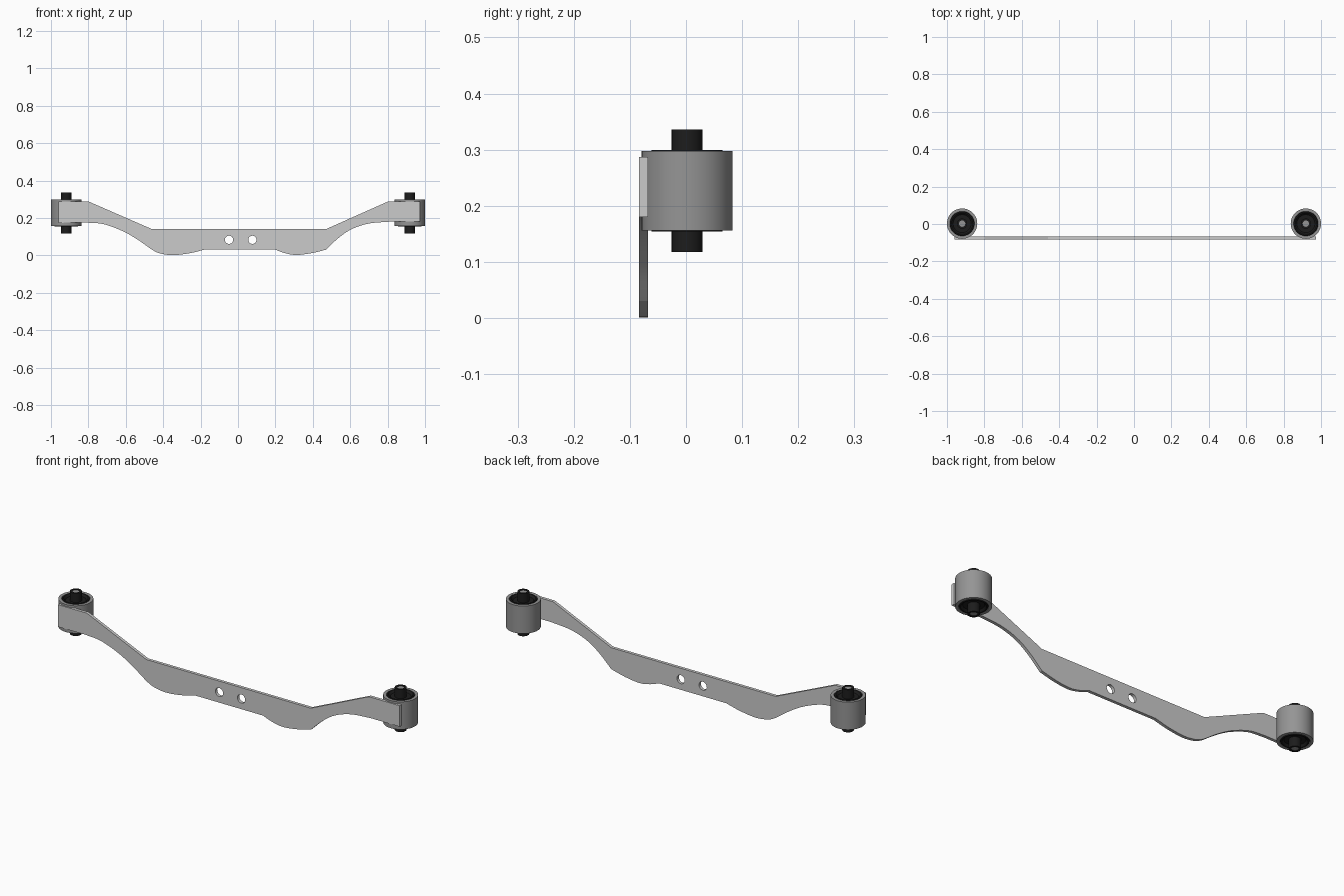
import bpy, bmesh, math
from mathutils import Vector

if "Cube" in bpy.data.objects:
    bpy.data.objects.remove(bpy.data.objects["Cube"])


def material(name, v):
    m = bpy.data.materials.new(name)
    m.diffuse_color = (v, v, v, 1)
    m.use_nodes = True
    m.node_tree.nodes["Principled BSDF"].inputs["Base Color"].default_value = m.diffuse_color
    return m


steel = material("dark_steel", 0.3)
rubber = material("black_rubber", 0.012)


def smooth_path(pts, n=6):
    # Catmull-Rom curve through the points
    p = [Vector(q) for q in pts]
    p = [2 * p[0] - p[1]] + p + [2 * p[-1] - p[-2]]
    out = []
    for i in range(1, len(p) - 2):
        a, b, c, d = p[i - 1:i + 3]
        for k in range(n):
            t = k / n
            out.append(0.5 * (2 * b + (c - a) * t + (2 * a - 5 * b + 4 * c - d) * t * t
                              + (3 * b - a - 3 * c + d) * t ** 3))
    return out + [p[-2]]


def lathe(name, profile, loc, mat, n=48):
    # closed (radius, z) section revolved about a vertical axis
    bm = bmesh.new()
    rings = []
    for i in range(n):
        a = 2 * math.pi * i / n
        rings.append([bm.verts.new((r * math.cos(a), r * math.sin(a), z)) for r, z in profile])
    m = len(profile)
    for i in range(n):
        for j in range(m):
            A, B = rings[i], rings[(i + 1) % n]
            bm.faces.new((A[j], B[j], B[(j + 1) % m], A[(j + 1) % m]))
    bmesh.ops.recalc_face_normals(bm, faces=bm.faces)
    me = bpy.data.meshes.new(name)
    bm.to_mesh(me)
    bm.free()
    ob = bpy.data.objects.new(name, me)
    bpy.context.collection.objects.link(ob)
    ob.location = loc
    me.materials.append(mat)
    bpy.ops.object.select_all(action='DESELECT')
    ob.select_set(True)
    bpy.context.view_layer.objects.active = ob
    bpy.ops.object.shade_smooth_by_angle(angle=math.radians(35))
    return ob


# crossmember plate: straight top edge, curved belly, two bolt holes
top = [(0.973, 0.287), (0.80, 0.287), (0.47, 0.14), (-0.46, 0.14), (-0.797, 0.287), (-0.96, 0.287)]
left_arch = smooth_path([(-0.81, 0.175), (-0.72, 0.167), (-0.62, 0.131), (-0.54, 0.086), (-0.46, 0.03)])
left_belly = smooth_path([(-0.46, 0.03), (-0.42, 0.011), (-0.35, 0.001), (-0.26, 0.011), (-0.18, 0.03)])
right_belly = smooth_path([(0.20, 0.03), (0.25, 0.012), (0.31, 0.002), (0.39, 0.011), (0.47, 0.03)])
right_arch = smooth_path([(0.47, 0.03), (0.54, 0.095), (0.61, 0.141), (0.70, 0.17), (0.81, 0.18)])
outline = ([Vector(q) for q in top] + [Vector((-0.96, 0.174))] + left_arch + left_belly[1:]
           + right_belly + right_arch[1:] + [Vector((0.973, 0.18))])
loops = [outline]
for x in (-0.048, 0.077):
    loops.append([Vector((x + 0.022 * math.cos(a), 0.083 + 0.022 * math.sin(a)))
                  for a in (2 * math.pi * k / 32 for k in range(32))])
cu = bpy.data.curves.new("crossmember_plate", 'CURVE')
cu.dimensions = '2D'
cu.fill_mode = 'BOTH'
cu.extrude = 0.0078
for loop in loops:
    sp = cu.splines.new('POLY')
    sp.points.add(len(loop) - 1)
    for pt, v in zip(sp.points, loop):
        pt.co = (v.x, v.y, 0, 1)
    sp.use_cyclic_u = True
plate = bpy.data.objects.new("crossmember_plate", cu)
bpy.context.collection.objects.link(plate)
plate.rotation_euler.x = math.pi / 2
plate.location.y = -0.0757
plate.select_set(True)
bpy.context.view_layer.objects.active = plate
bpy.ops.object.convert(target='MESH')
bpy.ops.object.shade_smooth_by_angle(angle=math.radians(20))

# bushings at both ends; sections are relative to the mid height
for side, x in (("left", -0.919), ("right", 0.919)):
    c = (x, 0.002, 0.2268)
    lathe(side + "_bushing_sleeve",
          [(0.066, -0.0705), (0.081, -0.0705), (0.081, 0.0705), (0.066, 0.0705)], c, steel)
    # rubber with a raised lip and shallow dish
    half = [(0.066, 0.064), (0.063, 0.0725), (0.057, 0.0725), (0.048, 0.062), (0.026, 0.062)]
    lathe(side + "_bushing_rubber", half + [(r, -z) for r, z in reversed(half)], c, rubber)
    lathe(side + "_inner_tube",
          [(0.017, -0.109), (0.0275, -0.109), (0.0275, 0.109), (0.017, 0.109)], c, rubber, 32)
    bpy.ops.mesh.primitive_cylinder_add(vertices=32, radius=0.0172, depth=0.212, location=c)
    core = bpy.context.object
    core.name = side + "_tube_core"
    core.data.materials.append(steel)
